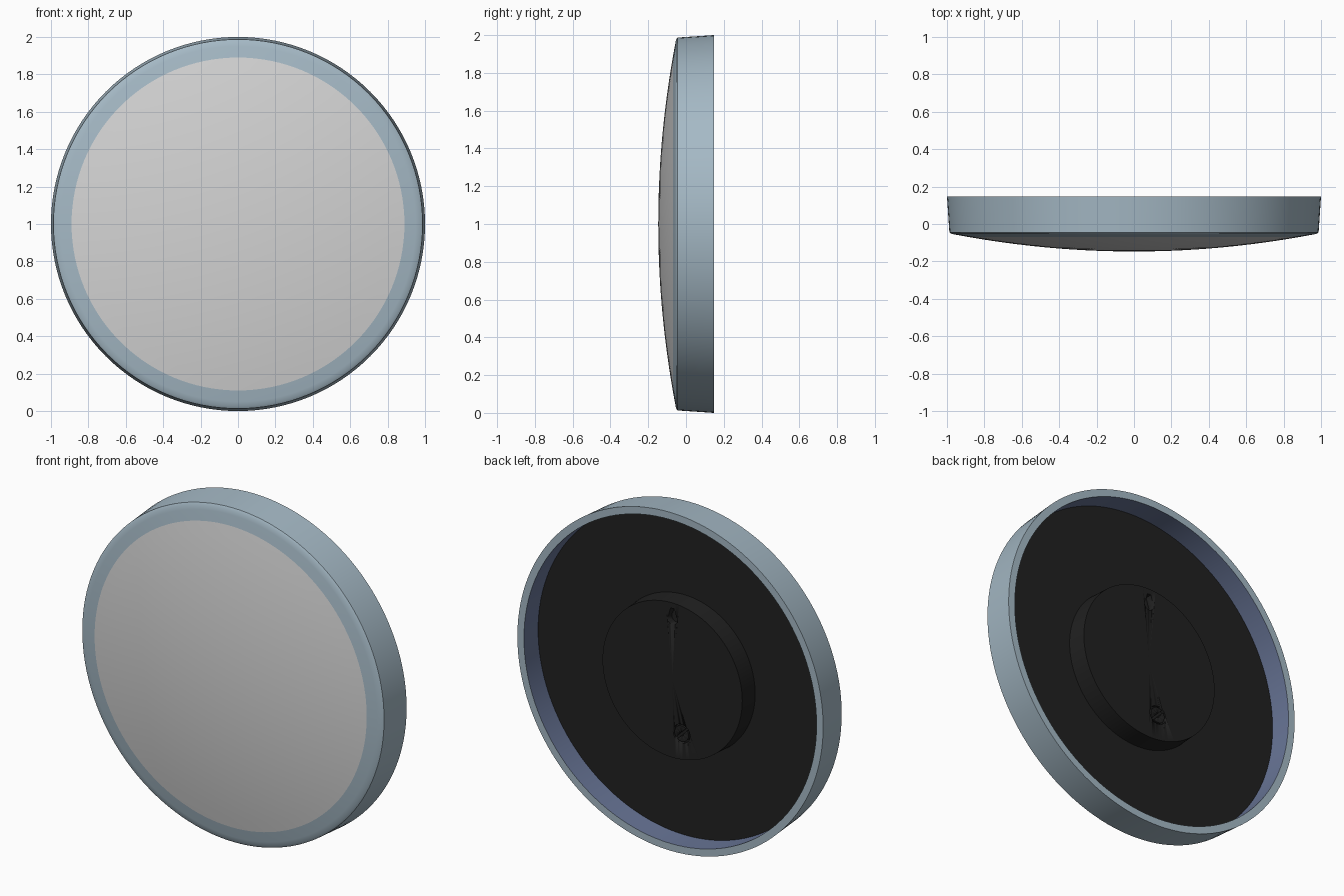
import bpy, bmesh, math
from mathutils import Matrix, Vector

cube = bpy.data.objects.get("Cube")
if cube:
    bpy.data.objects.remove(cube)

SEGMENTS = 128
BACK, PLATE, HUB = 0.147, 0.015, 0.127      # depths along y


def material(name, rgb):
    m = bpy.data.materials.new(name)
    m.use_nodes = True
    m.diffuse_color = (*rgb, 1)
    m.node_tree.nodes["Principled BSDF"].inputs["Base Color"].default_value = (*rgb, 1)
    return m


blue = material("blue grey", (0.376, 0.485, 0.56))
slate = material("slate blue", (0.14, 0.18, 0.31))
grey = material("light grey", (0.66, 0.66, 0.66))
black = material("soft black", (0.0144, 0.0144, 0.0144))


def finish(name, bm, mats, centre=(0, 0, 1), angle=30):
    bmesh.ops.remove_doubles(bm, verts=bm.verts, dist=1e-5)
    bmesh.ops.recalc_face_normals(bm, faces=bm.faces)
    me = bpy.data.meshes.new(name)
    bm.to_mesh(me)
    bm.free()
    ob = bpy.data.objects.new(name, me)
    ob.location = centre
    bpy.context.collection.objects.link(ob)
    for m in mats:
        me.materials.append(m)
    bpy.ops.object.select_all(action="DESELECT")
    ob.select_set(True)
    bpy.context.view_layer.objects.active = ob
    bpy.ops.object.shade_smooth_by_angle(angle=math.radians(angle))
    return ob


def lathe(name, profile, mats, centre=(0, 0, 1), closed=False, steps=SEGMENTS, rule=None):
    """Turn a (radius, y) profile around the y axis."""
    bm = bmesh.new()
    vs = [bm.verts.new((r, y, 0)) for r, y in profile]
    pairs = list(zip(vs, vs[1:])) + ([(vs[-1], vs[0])] if closed else [])
    es = [bm.edges.new(p) for p in pairs]
    bmesh.ops.spin(bm, geom=vs + es, cent=(0, 0, 0), axis=(0, 1, 0),
                   angle=math.tau, steps=steps, use_merge=False)
    bmesh.ops.remove_doubles(bm, verts=bm.verts, dist=1e-5)
    if rule:
        for f in bm.faces:
            f.material_index = rule(f.calc_center_median())
    return finish(name, bm, mats, centre)


def dome(r):
    return -0.147 + 0.099 * r * r


def prism(name, outline, y0, y1, mats, centre):
    """Extrude an (x, z) outline along y."""
    bm = bmesh.new()
    face = bm.faces.new([bm.verts.new((x, y0, z)) for x, z in outline])
    ext = bmesh.ops.extrude_face_region(bm, geom=[face])["geom"]
    bmesh.ops.translate(bm, vec=(0, y1 - y0, 0),
                        verts=[g for g in ext if isinstance(g, bmesh.types.BMVert)])
    return finish(name, bm, mats, centre)


def cut(target, cutter):
    mod = target.modifiers.new("cut", "BOOLEAN")
    mod.operation, mod.solver, mod.object = "DIFFERENCE", "EXACT", cutter
    bpy.ops.object.select_all(action="DESELECT")
    bpy.context.view_layer.objects.active = target
    target.select_set(True)
    bpy.ops.object.modifier_apply(modifier=mod.name)
    bpy.data.objects.remove(cutter)


# Rim: tapered outer band, curved front bezel, slate inner wall
bezel = [(r, dome(r)) for r in (0.975, 0.95, 0.92, 0.89)]
rim = [(0.957, BACK), (1.0, BACK), (0.987, -0.045)] + bezel + [(0.89, -0.02), (0.957, -0.02)]


def inner_wall(c):
    radius = Vector((c.x, c.z)).length
    return 1 if radius < 0.965 and c.y > 0 else 0


lathe("rim", rim, [blue, slate], closed=True, rule=inner_wall)

# Domed front panel
lathe("front_panel", [(0.89 * i / 14, dome(0.89 * i / 14)) for i in range(15)], [grey])

# Back plate set inside the rim
lathe("back_plate", [(0, PLATE), (0.957, PLATE), (0.957, -0.02), (0, -0.02)], [black])

# Round hub with a keyhole slot and a screw recess
hub = lathe("hub", [(0, HUB), (0.457, HUB), (0.463, PLATE - 0.005), (0, PLATE - 0.005)], [black])

keyhole = [(0.032 * math.cos(a), 0.032 * math.sin(a))
           for a in (math.radians(140 + 260 * i / 16) for i in range(17))]
keyhole += [(0.012, 0.065), (-0.012, 0.065)]
cut(hub, prism("keyhole_cutter", keyhole, HUB - 0.04, HUB + 0.02, [black], (0, 0, 1.36)))

screw_at = (-0.06, 0, 0.70)
cut(hub, lathe("screw_cutter", [(0, HUB + 0.02), (0.055, HUB + 0.02),
                                (0.055, HUB - 0.02), (0, HUB - 0.02)],
               [black], screw_at, steps=32))

# Slotted screw head
screw = lathe("screw", [(0, HUB), (0.046, HUB), (0.046, HUB - 0.025), (0, HUB - 0.025)],
              [black], screw_at, steps=32)
slot = [(-0.07, -0.007), (0.07, -0.007), (0.07, 0.007), (-0.07, 0.007)]
turn = Matrix.Rotation(math.radians(-45), 2)
slot = [tuple(turn @ Vector(p)) for p in slot]
cut(screw, prism("slot_cutter", slot, HUB - 0.015, HUB + 0.02, [black], screw_at))
